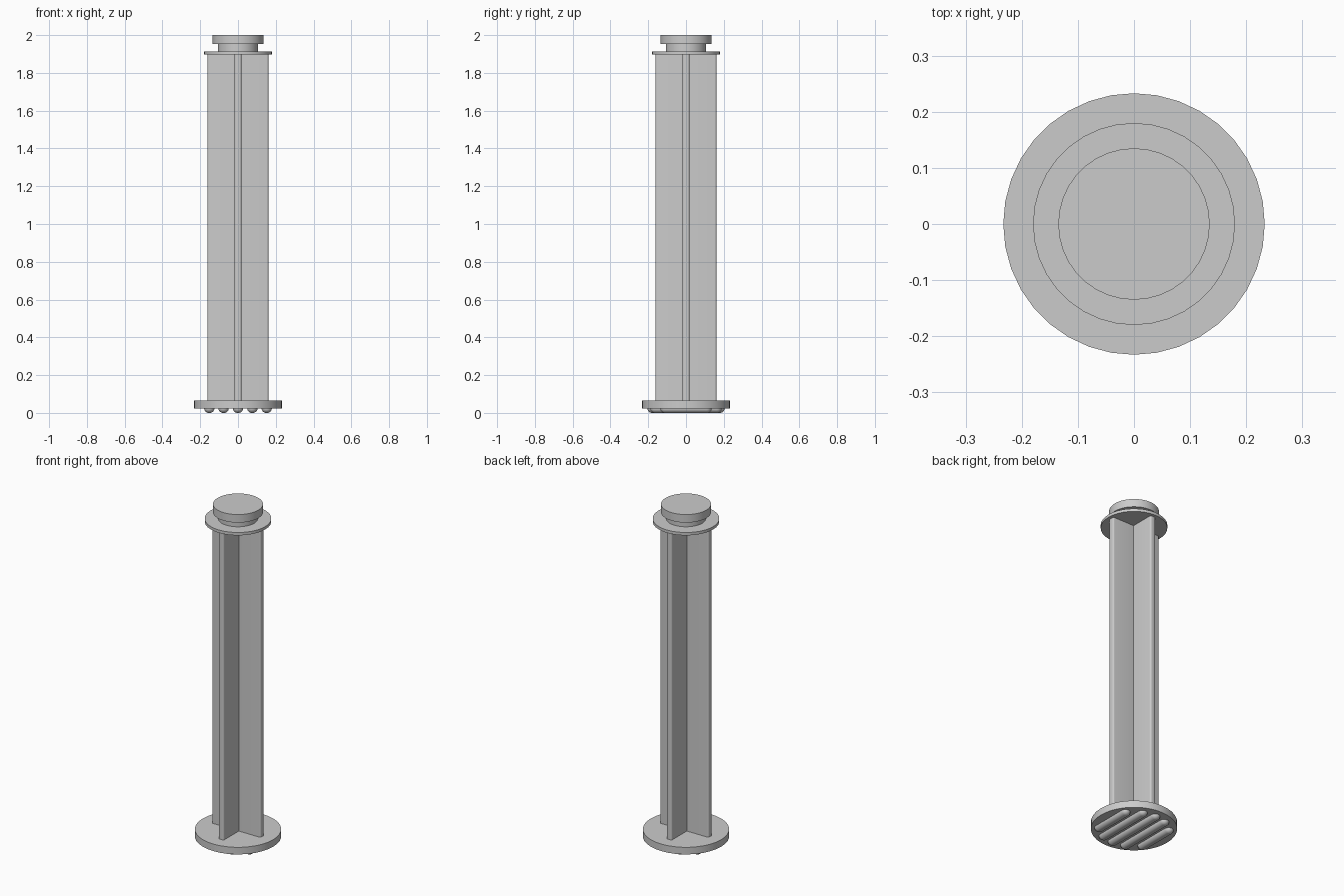
import bpy, bmesh, math

cube = bpy.data.objects.get("Cube")
if cube:
    bpy.data.objects.remove(cube)

grey = bpy.data.materials.new("light grey plastic")
grey.use_nodes = True
colour = (0.6, 0.6, 0.6, 1)
grey.diffuse_color = colour
grey.node_tree.nodes["Principled BSDF"].inputs["Base Color"].default_value = colour


def finish(obj, name):
    obj.name = name
    obj.data.materials.append(grey)
    bpy.ops.object.select_all(action='DESELECT')
    obj.select_set(True)
    bpy.context.view_layer.objects.active = obj
    bpy.ops.object.shade_smooth_by_angle(angle=math.radians(35))


def disc(name, radius, z0, z1):
    bpy.ops.mesh.primitive_cylinder_add(vertices=36, radius=radius, depth=z1 - z0,
                                        location=(0, 0, (z0 + z1) / 2))
    finish(bpy.context.object, name)


def prism(name, outline, z0, z1):
    bm = bmesh.new()
    face = bm.faces.new([bm.verts.new((x, y, z0)) for x, y in outline])
    top = bmesh.ops.extrude_face_region(bm, geom=[face])
    verts = [v for v in top["geom"] if isinstance(v, bmesh.types.BMVert)]
    bmesh.ops.translate(bm, verts=verts, vec=(0, 0, z1 - z0))
    bmesh.ops.recalc_face_normals(bm, faces=bm.faces)
    mesh = bpy.data.meshes.new(name)
    bm.to_mesh(mesh)
    bm.free()
    obj = bpy.data.objects.new(name, mesh)
    bpy.context.collection.objects.link(obj)
    finish(obj, name)


def grip_ridge(name, x, half_length):
    # Rounded bar made of nested capsule outlines, narrowing downwards
    width, height, steps, arc = 0.027, 0.023, 5, 8
    bm = bmesh.new()
    rings = []
    for i in range(steps + 1):
        a = math.radians(75) * i / steps
        r = width * math.cos(a)
        z = height * (1 - math.sin(a) / math.sin(math.radians(75)))
        ring = []
        for side in (1, -1):
            for k in range(arc + 1):
                t = math.pi * k / arc
                ring.append(bm.verts.new((x + side * r * math.cos(t),
                            side * (half_length - width + r * math.sin(t)), z)))
        rings.append(ring)
    n = len(rings[0])
    for low, high in zip(rings, rings[1:]):
        for j in range(n):
            bm.faces.new((low[j], low[(j + 1) % n], high[(j + 1) % n], high[j]))
    bm.faces.new(rings[0])
    bm.faces.new(rings[-1])
    bmesh.ops.recalc_face_normals(bm, faces=bm.faces)
    mesh = bpy.data.meshes.new(name)
    bm.to_mesh(mesh)
    bm.free()
    obj = bpy.data.objects.new(name, mesh)
    bpy.context.collection.objects.link(obj)
    finish(obj, name)


# Stacked discs: thumb plate, collar, neck and end cap
disc("thumb_plate", 0.233, 0.023, 0.065)
disc("collar", 0.18, 1.897, 1.914)
disc("neck", 0.107, 1.914, 1.952)
disc("end_cap", 0.135, 1.952, 2.0)

# Cross-shaped shaft with rounded fin edges
LENGTH, HALF, ROUND = 0.161, 0.018, 0.009
fin = [(LENGTH, -HALF + ROUND)]
tip = []
for side in (-1, 1):
    for k in range(5):
        a = math.pi / 2 * k / 4 + (-math.pi / 2 if side < 0 else 0)
        tip.append((LENGTH - ROUND + ROUND * math.cos(a),
                    side * (HALF - ROUND) + ROUND * math.sin(a)))
outline = []
for q in range(4):
    c, s = round(math.cos(q * math.pi / 2)), round(math.sin(q * math.pi / 2))
    outline += [(c * x - s * y, s * x + c * y) for x, y in tip + [(HALF, HALF)]]
prism("cross_shaft", outline, 0.065, 1.897)

# Grip ridges under the thumb plate, shorter towards the sides
for i in range(-2, 3):
    x = i * 0.076
    grip_ridge(f"grip_ridge_{i + 3}", x, math.sqrt(0.204 ** 2 - x ** 2))
